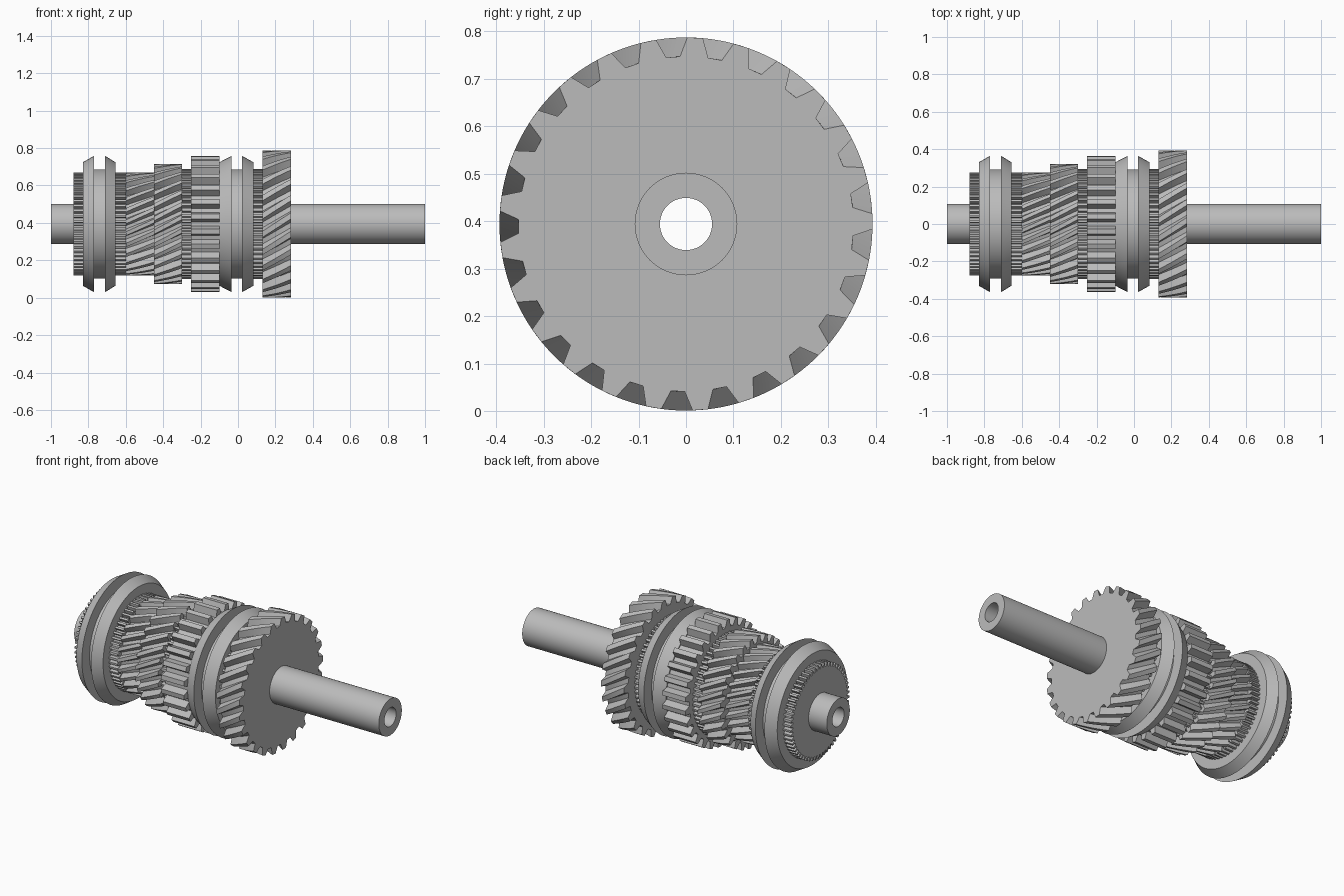
import bpy, bmesh, math

if "Cube" in bpy.data.objects:
    bpy.data.objects.remove(bpy.data.objects["Cube"])

AXIS_Z = 0.394      # height of the shaft axis
SHAFT_R = 0.108

steel = bpy.data.materials.new("steel grey")
steel.diffuse_color = (0.5, 0.5, 0.5, 1)
steel.use_nodes = True
steel.node_tree.nodes["Principled BSDF"].inputs["Base Color"].default_value = steel.diffuse_color


def loft(name, rings):
    """Closed tube along x; each ring is a list of (x, radius, angle), last joins first."""
    bm = bmesh.new()
    loops = [[bm.verts.new((x, r * math.cos(a), AXIS_Z + r * math.sin(a)))
              for x, r, a in ring] for ring in rings]
    n = len(loops[0])
    for a, b in zip(loops, loops[1:] + loops[:1]):
        for i in range(n):
            j = (i + 1) % n
            bm.faces.new((a[i], a[j], b[j], b[i]))
    bmesh.ops.recalc_face_normals(bm, faces=bm.faces)
    mesh = bpy.data.meshes.new(name)
    bm.to_mesh(mesh)
    bm.free()
    mesh.materials.append(steel)
    ob = bpy.data.objects.new(name, mesh)
    bpy.context.collection.objects.link(ob)
    bpy.ops.object.select_all(action='DESELECT')
    ob.select_set(True)
    bpy.context.view_layer.objects.active = ob
    bpy.ops.object.shade_smooth_by_angle(angle=math.radians(28))
    return ob


def lathe(name, profile, sides=96):
    angles = [2 * math.pi * i / sides for i in range(sides)]
    return loft(name, [[(x, r, a) for a in angles] for x, r in profile])


def gear(name, x0, x1, r, depth, teeth, twist=0.0, gap_angle=math.pi / 2,
         tip=0.33, floor=0.33):
    """Toothed wheel; gap_angle places one tooth gap on the x1 end."""
    pitch = 2 * math.pi / teeth
    outline = []
    for t in range(teeth):
        c = gap_angle + t * pitch
        outline += [(r - depth, c - floor / 2 * pitch), (r - depth, c + floor / 2 * pitch),
                    (r, c + (1 - tip) / 2 * pitch), (r, c + (1 + tip) / 2 * pitch)]
    steps = 6 if twist else 1
    rings = []
    for s in range(steps + 1):
        f = s / steps
        rings.append([(x0 + (x1 - x0) * f, rad, a + twist * (1 - f)) for rad, a in outline])
    # hub bore, hidden just inside the shaft surface
    bore = SHAFT_R - 0.004
    rings.append([(x1, bore, a) for _, a in outline])
    rings.append([(x0, bore, a + twist) for _, a in outline])
    return loft(name, rings)


def sleeve(name, x0, x1, g0, g1):
    """Shift sleeve with a fork groove between two bevelled flanges."""
    lathe(name, [(x0, 0.105), (x0, 0.33), (g0, 0.364), (g0, 0.292),
                 (g1, 0.292), (g1, 0.364), (x1, 0.33), (x1, 0.105)])


# Hollow shaft
lathe("hollow_shaft", [(-1, SHAFT_R), (1, SHAFT_R), (1, 0.055), (-1, 0.055)], 64)

# Shift sleeves
sleeve("left_sleeve", -0.83, -0.655, -0.77, -0.71)
sleeve("right_sleeve", -0.10, 0.083, -0.035, 0.022)

# Fine-toothed engagement rings
for name, x0, x1, r in (("end_ring", -0.88, -0.83, 0.275),
                        ("left_ring", -0.655, -0.60, 0.275),
                        ("middle_ring", -0.30, -0.25, 0.295),
                        ("right_ring", 0.083, 0.132, 0.295)):
    gear(name, x0, x1, r, 0.022, 60, tip=0.4, floor=0.35)

# Helical and straight gears
gear("small_helical_gear", -0.60, -0.45, 0.275, 0.035, 27, 0.25)
gear("medium_helical_gear", -0.45, -0.30, 0.322, 0.038, 28, 0.25)
gear("straight_gear", -0.25, -0.10, 0.365, 0.042, 28)
gear("large_helical_gear", 0.132, 0.283, 0.393, 0.04, 25, 0.25, math.radians(94.4))
